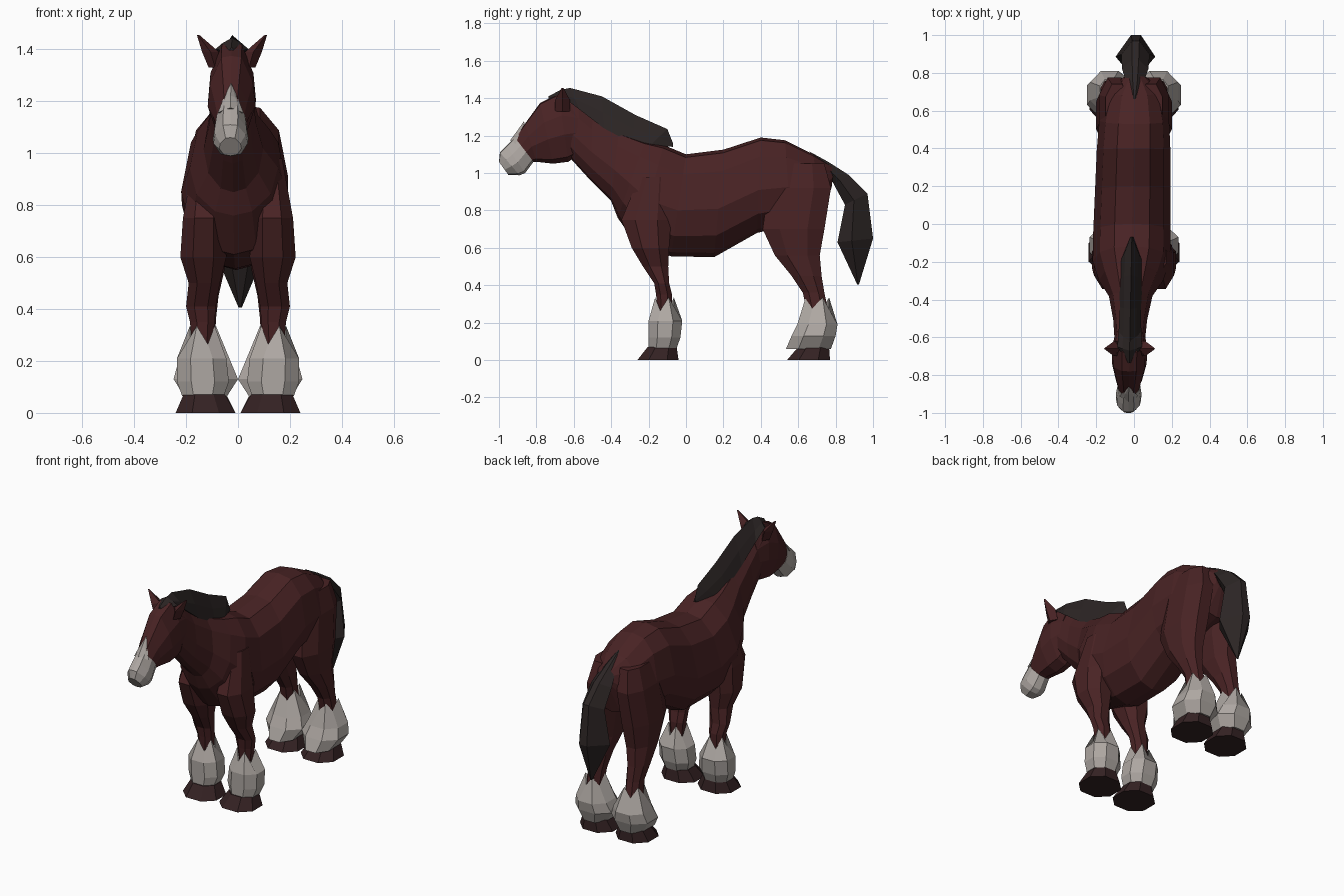
import bpy, bmesh
from mathutils import Vector


def material(name, rgb):
    m = bpy.data.materials.new(name)
    m.diffuse_color = (*rgb, 1)
    return m


COAT = material("chestnut brown", (0.066, 0.0165, 0.0175))
HAIR = material("charcoal hair", (0.025, 0.0185, 0.018))
WHITE = material("pale grey", (0.42, 0.385, 0.36))
HOOF = material("dark hoof", (0.034, 0.0155, 0.0165))

# Cross-section halves: (fraction from top to bottom, fraction of half width)
BARREL = [(0, 0), (0.03, 0.45), (0.2, 0.82), (0.55, 1), (0.8, 0.84), (0.96, 0.42), (1, 0)]
HEAD = [(0, 0), (0.02, 0.42), (0.32, 0.9), (0.6, 1), (0.93, 0.6), (1, 0)]
RIDGE = [(0, 0), (0.5, 0.6), (1, 1), (0.9, 0)]
LOCK = [(0, 0.25), (0.6, 1), (1, 0.4)]
# Round eight-sided leg section: (front/back, side)
OCT = [(-1, -.45), (-1, .45), (-.45, 1), (.45, 1), (1, .45), (1, -.45), (.45, -1), (-.45, -1)]


def loft(name, rings, mat):
    """Skin a list of equal-length point rings and cap both ends."""
    bm = bmesh.new()
    loops = [[bm.verts.new(p) for p in r] for r in rings]
    n = len(loops[0])
    for a, b in zip(loops, loops[1:]):
        for i in range(n):
            j = (i + 1) % n
            bm.faces.new((a[i], a[j], b[j], b[i]))
    bm.faces.new(loops[0][::-1])
    bm.faces.new(loops[-1])
    bmesh.ops.remove_doubles(bm, verts=bm.verts, dist=0.0005)
    bmesh.ops.recalc_face_normals(bm, faces=bm.faces)
    me = bpy.data.meshes.new(name)
    bm.to_mesh(me)
    bm.free()
    me.materials.append(mat)
    ob = bpy.data.objects.new(name, me)
    bpy.context.collection.objects.link(ob)
    return ob


def centre(y):
    # the whole animal leans very slightly to one side toward the head
    return -0.01 + 0.02 * y


def spine(name, rows, section, mat):
    """Rows: top y, top z, bottom y, bottom z, half width."""
    rings = []
    for ty, tz, by, bz, hw in rows:
        right = [Vector((w * hw, ty + (by - ty) * t, tz + (bz - tz) * t)) for t, w in section]
        left = [Vector((-p.x, p.y, p.z)) for p in reversed(right) if p.x > 1e-6]
        ring = right + left
        for p in ring:
            p.x += centre(p.y)
        rings.append(ring)
    return loft(name, rings, mat)


def limb(name, rows, side, mat, zig=0.0):
    """Rows: z, front y, back y, inner x, outer x. Zig makes a jagged top."""
    rings = []
    for k, (z, f, b, i, o) in enumerate(rows):
        ring = []
        for n, (u, v) in enumerate(OCT):
            dz = (zig if n % 2 else -zig) if k == 0 else 0
            ring.append((side * ((i + o) / 2 + v * (o - i) / 2), (f + b) / 2 + u * (b - f) / 2, z + dz))
        rings.append(ring)
    return loft(name, rings, mat)


# Body and neck
spine("body", [
    (0.79, 1.03, 0.78, 0.93, 0.05), (0.68, 1.10, 0.73, 0.76, 0.15),
    (0.53, 1.175, 0.56, 0.72, 0.185), (0.40, 1.19, 0.38, 0.68, 0.195),
    (0.20, 1.125, 0.15, 0.55, 0.20), (0.0, 1.10, -0.08, 0.555, 0.205),
    (-0.12, 1.15, -0.26, 0.61, 0.205), (-0.22, 1.17, -0.365, 0.76, 0.17),
    (-0.36, 1.22, -0.40, 0.85, 0.115), (-0.50, 1.30, -0.51, 0.96, 0.09),
    (-0.63, 1.40, -0.61, 1.07, 0.08)], BARREL, COAT)

# Head, muzzle and blaze
spine("head", [
    (-0.58, 1.38, -0.55, 1.11, 0.075), (-0.68, 1.425, -0.63, 1.06, 0.092),
    (-0.78, 1.375, -0.71, 1.05, 0.092), (-0.86, 1.265, -0.80, 1.06, 0.07),
    (-0.92, 1.18, -0.82, 1.06, 0.056)], HEAD, COAT)
spine("muzzle", [
    (-0.915, 1.19, -0.815, 1.06, 0.06), (-0.96, 1.145, -0.86, 1.0, 0.068),
    (-0.995, 1.11, -0.89, 0.988, 0.066), (-1.0, 1.06, -0.95, 0.99, 0.043)], HEAD, WHITE)
spine("blaze", [
    (-0.868, 1.275, -0.862, 1.268, 0.001), (-0.905, 1.222, -0.892, 1.207, 0.03),
    (-0.94, 1.175, -0.91, 1.155, 0.05)], RIDGE[:3], WHITE)

# Mane with forelock
spine("mane", [
    (-0.07, 1.16, -0.07, 1.14, 0.008), (-0.10, 1.235, -0.19, 1.15, 0.055),
    (-0.27, 1.31, -0.29, 1.16, 0.062), (-0.45, 1.41, -0.44, 1.24, 0.056),
    (-0.62, 1.455, -0.57, 1.34, 0.06), (-0.67, 1.445, -0.65, 1.40, 0.065),
    (-0.735, 1.41, -0.735, 1.395, 0.008)], RIDGE, HAIR)

# Tail, from the dock to its tip
spine("tail", [
    (0.66, 1.115, 0.68, 1.09, 0.012), (0.76, 1.06, 0.76, 1.0, 0.05),
    (0.87, 0.99, 0.79, 0.94, 0.07), (0.97, 0.89, 0.85, 0.83, 0.075),
    (1.0, 0.65, 0.81, 0.63, 0.105), (0.925, 0.405, 0.915, 0.405, 0.006)], LOCK, HAIR)

for side, tag in ((-1, "left"), (1, "right")):
    # Ears
    rings = []
    for z, y0, y1, x0, x1 in ((1.33, -0.70, -0.62, 0.04, 0.09),
                              (1.39, -0.70, -0.62, 0.05, 0.115),
                              (1.455, -0.665, -0.655, 0.125, 0.135)):
        cx, cy = (x0 + x1) / 2, (y0 + y1) / 2
        pts = [(x0, cy), (cx, y0), (x1, cy), (cx, y1)]
        rings.append([(side * x + centre(-0.66), y, z) for x, y in pts])
    loft(tag + "_ear", rings, COAT)

    # Front leg with shoulder
    limb(tag + "_front_leg", [
        (0.98, -0.25, -0.10, 0.08, 0.17), (0.75, -0.345, -0.08, 0.05, 0.212),
        (0.60, -0.29, -0.09, 0.045, 0.222), (0.50, -0.23, -0.095, 0.07, 0.19),
        (0.41, -0.17, -0.09, 0.085, 0.20), (0.35, -0.16, -0.075, 0.09, 0.185),
        (0.24, -0.15, -0.075, 0.10, 0.175)], side, COAT)
    limb(tag + "_front_feather", [
        (0.30, -0.165, -0.065, 0.09, 0.185), (0.21, -0.20, -0.02, 0.045, 0.235),
        (0.12, -0.20, -0.03, 0.035, 0.235), (0.065, -0.20, -0.05, 0.055, 0.215)], side, WHITE, 0.035)
    limb(tag + "_front_hoof", [
        (0.07, -0.205, -0.05, 0.05, 0.21), (0.0, -0.26, -0.04, 0.01, 0.24)], side, HOOF)

    # Hind leg with thigh
    limb(tag + "_hind_leg", [
        (1.05, 0.50, 0.74, 0.03, 0.15), (0.92, 0.44, 0.775, 0.02, 0.185),
        (0.70, 0.41, 0.74, 0.03, 0.20), (0.56, 0.475, 0.715, 0.05, 0.19),
        (0.45, 0.565, 0.725, 0.075, 0.185), (0.36, 0.625, 0.74, 0.085, 0.175),
        (0.24, 0.65, 0.765, 0.09, 0.18)], side, COAT)
    limb(tag + "_hind_feather", [
        (0.305, 0.64, 0.765, 0.085, 0.18), (0.19, 0.595, 0.81, 0.025, 0.232),
        (0.13, 0.565, 0.80, 0.0, 0.248), (0.06, 0.535, 0.775, 0.045, 0.205)], side, WHITE, 0.03)
    limb(tag + "_hind_hoof", [
        (0.07, 0.60, 0.765, 0.045, 0.205), (0.0, 0.54, 0.77, 0.01, 0.235)], side, HOOF)
